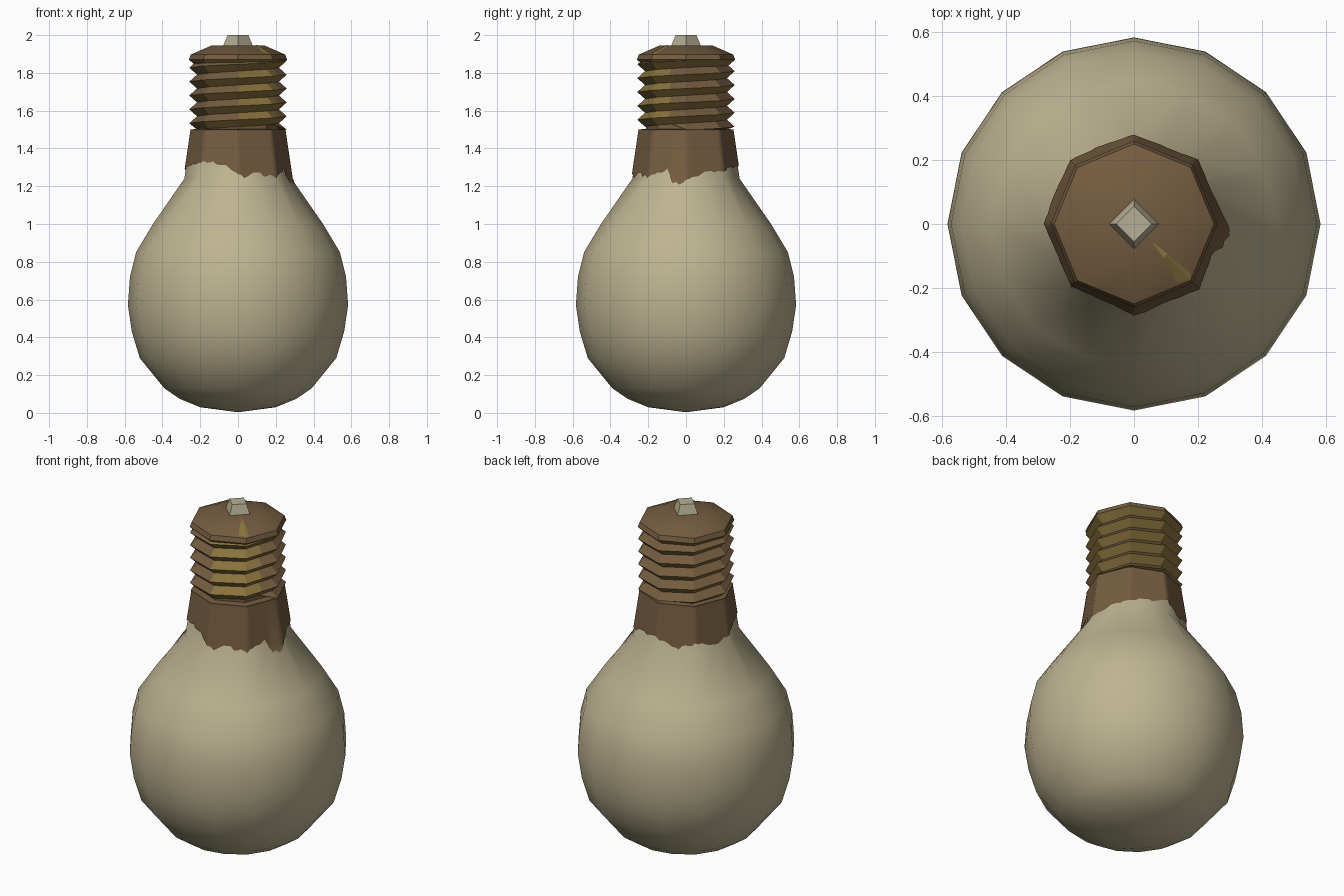
import bpy, bmesh, math, random
from mathutils import Vector

if "Cube" in bpy.data.objects:
    bpy.data.objects.remove(bpy.data.objects["Cube"])

random.seed(4)
SIDES = 16
OCT = math.cos(math.pi / 8)


def material(name, rgb):
    m = bpy.data.materials.new(name)
    m.diffuse_color = (*rgb, 1)
    m.use_nodes = True
    m.node_tree.nodes["Principled BSDF"].inputs["Base Color"].default_value = m.diffuse_color
    return m


cream = material("cream glass", (0.51, 0.455, 0.285))
brown = material("rust brown", (0.175, 0.107, 0.051))
gold = material("old brass", (0.25, 0.168, 0.047))
pale = material("pale contact", (0.46, 0.43, 0.30))


def finish(name, bm, mats, angle=None, recalc=True):
    if recalc:
        bmesh.ops.recalc_face_normals(bm, faces=bm.faces)
    me = bpy.data.meshes.new(name)
    bm.to_mesh(me)
    bm.free()
    ob = bpy.data.objects.new(name, me)
    bpy.context.collection.objects.link(ob)
    for m in mats:
        me.materials.append(m)
    if angle is not None:
        bpy.ops.object.select_all(action='DESELECT')
        bpy.context.view_layer.objects.active = ob
        ob.select_set(True)
        bpy.ops.object.shade_smooth_by_angle(angle=math.radians(angle))
    return ob


def point(r, z, j, odd=1.0, sides=SIDES):
    """Ring vertex; odd < 1 pulls every second vertex in, turning 16 sides into 8."""
    a = 2 * math.pi * j / sides
    k = odd if j % 2 else 1.0
    return Vector((r * k * math.cos(a), r * k * math.sin(a), z))


def lathe(profile, sides=SIDES):
    """Closed solid from (radius, z, odd factor) rings; capped at both ends."""
    bm = bmesh.new()
    rings = [[bm.verts.new(point(r, z, j, o, sides)) for j in range(sides)]
             for r, z, o in profile]
    for a, b in zip(rings, rings[1:]):
        for j in range(sides):
            n = (j + 1) % sides
            bm.faces.new((a[j], a[n], b[n], b[j]))
    bm.faces.new(rings[0][::-1])
    bm.faces.new(rings[-1])
    return bm


# Glass bulb: round body blending to an eight-sided neck
NECK = [(0.45, 1.0, 0.98), (0.284, 1.24, OCT), (0.246, 1.495, OCT)]
body = [(0.02, 0.006, 1), (0.2, 0.03, 1), (0.31, 0.075, 1), (0.39, 0.13, 1),
        (0.52, 0.29, 1), (0.562, 0.43, 1), (0.583, 0.57, 1), (0.572, 0.72, 1),
        (0.54, 0.85, 1)]
finish("glass_bulb", lathe(body + NECK), [cream], 50)

# Ragged lower edge of the brown collar: angle in degrees -> height
EDGE = [(0, 1.24), (20, 1.27), (45, 1.285), (90, 1.31), (115, 1.26), (135, 1.29),
        (160, 1.26), (180, 1.30), (225, 1.33), (250, 1.32), (270, 1.27), (280, 1.245),
        (291, 1.27), (315, 1.245), (333, 1.28), (339, 1.30), (344, 1.22), (352, 1.21),
        (360, 1.24)]


def edge_height(deg):
    for (a, za), (b, zb) in zip(EDGE, EDGE[1:]):
        if a <= deg <= b:
            return za + (zb - za) * (deg - a) / (b - a)


def neck_point(col, z, per):
    lo, hi = (NECK[0], NECK[1]) if z < NECK[1][1] else (NECK[1], NECK[2])
    t = (z - lo[1]) / (hi[1] - lo[1])
    j, f = divmod(col, per)

    def corner(i):
        return point(lo[0], z, i, lo[2]).lerp(point(hi[0], z, i, hi[2]), t)
    p = corner(j).lerp(corner(j + 1), f / per)
    out = Vector((p.x, p.y, 0)).normalized() * 0.006
    return p + out


# Brown collar painted over the neck
bm = bmesh.new()
PER = 6
cols = []
for c in range(SIDES * PER):
    low = edge_height(360 * c / (SIDES * PER)) + random.uniform(-0.009, 0.009)
    mid = max(low + 0.004, 1.242)
    cols.append([bm.verts.new(neck_point(c, z, PER)) for z in (low, mid, 1.495)])
for a, b in zip(cols, cols[1:] + cols[:1]):
    for k in range(2):
        bm.faces.new((a[k], b[k], b[k + 1], a[k + 1]))
finish("neck_collar", bm, [brown], 50, recalc=False)

# Flat ledge closing the collar under the thread
finish("collar_ledge", lathe([(0.252, 1.485, OCT), (0.253, 1.5, OCT),
                              (0.2, 1.505, OCT)]), [brown], 30)

# Screw thread: zigzag rows climbing one pitch per turn
bm = bmesh.new()
PITCH, ROWS = 0.0735, 14
grid = []
for k in range(ROWS):
    r = 0.258 if k % 2 else 0.217
    ring = []
    for j in range(SIDES):
        z = 1.46 + PITCH * (k / 2 + j / SIDES)
        ring.append(bm.verts.new(point(r, min(max(z, 1.5), 1.875), j, OCT)))
    grid.append(ring)
for k in range(ROWS - 1):
    for j in range(SIDES):
        if j < SIDES - 1:
            quad = (grid[k][j], grid[k][j + 1], grid[k + 1][j + 1], grid[k + 1][j])
        elif k + 3 < ROWS:  # last column joins one pitch higher
            quad = (grid[k][j], grid[k + 2][0], grid[k + 3][0], grid[k + 1][j])
        else:
            continue
        f = bm.faces.new(quad)
        # upper flanks are tarnished, lower flanks and the front right are brass
        worn = 12 <= j <= 14
        f.material_index = 0 if (k % 2 == 1 and not worn) else 1
# first turn down to the ledge at the seam
bm.faces.new((grid[0][SIDES - 1], grid[1][0], grid[2][0]))
finish("screw_thread", bm, [brown, gold], 30, recalc=False)

# Thread core keeps the inside closed
finish("thread_core", lathe([(0.212, 1.49, OCT), (0.212, 1.88, OCT)]), [brown], 30)

# Cap with bevelled lip and shallow dome
bm = lathe([(0.22, 1.835, OCT), (0.26, 1.87, OCT), (0.25, 1.897, OCT), (0.14, 1.945, OCT)])
bm.normal_update()
for f in bm.faces:
    if f.normal.z < -0.2:
        f.material_index = 1
finish("end_cap", bm, [brown, gold], 30)

# Worn brass streak on the dome, front right
bm = bmesh.new()


def dome(r, deg):
    a = math.radians(deg)
    # distance along the 8-sided slope
    local = (deg % 45) - 22.5
    apothem = r * math.cos(math.radians(local)) / OCT
    z = 1.945 if apothem <= 0.14 else 1.945 - (apothem - 0.14) * 0.436
    return Vector((r * math.cos(a), r * math.sin(a), z + 0.003))


left = [bm.verts.new(dome(r, d)) for r, d in ((0.085, -46), (0.14, -49), (0.225, -54))]
middle = [bm.verts.new(dome(r, -45)) for r in (0.085, 0.14, 0.249)]
right = [bm.verts.new(dome(r, d)) for r, d in ((0.085, -44), (0.14, -42), (0.235, -41))]
for a, b in ((left, middle), (middle, right)):
    for k in range(2):
        bm.faces.new((a[k], a[k + 1], b[k + 1], b[k]))
bm.normal_update()
for f in bm.faces:
    if f.normal.z < 0:
        f.normal_flip()
finish("brass_streak", bm, [gold], recalc=False)

# Four-sided contact tip
finish("contact_tip", lathe([(0.08, 1.94, 1), (0.055, 2.0, 1)], 4), [pale])
